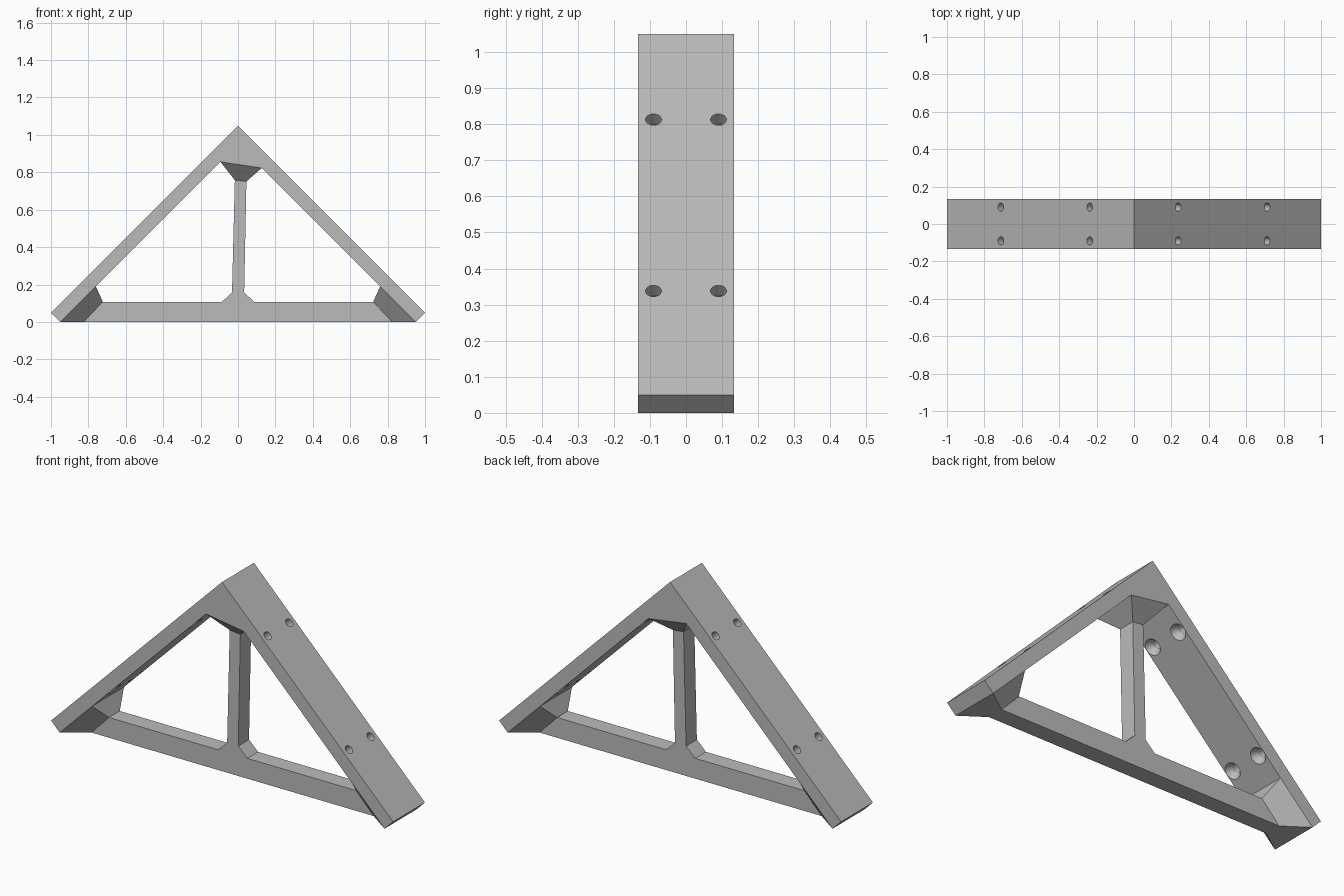
import bpy, bmesh, math
from mathutils import Vector, Matrix

cube = bpy.data.objects.get("Cube")
if cube:
    bpy.data.objects.remove(cube, do_unlink=True)

WIDE, THIN = 0.133, 0.045      # half depths of the plates and of the brace

grey = bpy.data.materials.new("plain grey")
grey.use_nodes = True
colour = (0.5, 0.5, 0.5, 1)
grey.diffuse_color = colour
grey.node_tree.nodes["Principled BSDF"].inputs["Base Color"].default_value = colour


def make_object(name, bm):
    bmesh.ops.recalc_face_normals(bm, faces=bm.faces)
    mesh = bpy.data.meshes.new(name)
    bm.to_mesh(mesh)
    bm.free()
    mesh.materials.append(grey)
    obj = bpy.data.objects.new(name, mesh)
    bpy.context.collection.objects.link(obj)
    return obj


def extrude_profile(name, points, half):
    bm = bmesh.new()
    face = bm.faces.new([bm.verts.new((x, -half, z)) for x, z in points])
    new = bmesh.ops.extrude_face_region(bm, geom=[face])["geom"]
    bmesh.ops.translate(bm, vec=(0, 2 * half, 0),
                        verts=[v for v in new if isinstance(v, bmesh.types.BMVert)])
    return make_object(name, bm)


def tapered_gusset(name, wide_edge, thin_edge):
    # Four-sided block narrowing from the plate depth to the brace depth
    bm = bmesh.new()
    rings = []
    for edge, half in ((wide_edge, WIDE), (thin_edge, THIN)):
        (x0, z0), (x1, z1) = edge
        rings.append([bm.verts.new(p) for p in ((x0, -half, z0), (x1, -half, z1),
                                                (x1, half, z1), (x0, half, z0))])
    a, b = rings
    bm.faces.new(a)
    bm.faces.new(b)
    for i in range(4):
        j = (i + 1) % 4
        bm.faces.new((a[i], a[j], b[j], b[i]))
    return make_object(name, bm)


# Two plates meeting at a right angle, with a solid filled corner
frame = extrude_profile("angled_plates", [
    (-0.95, 0), (-1, 0.05), (0, 1.05), (1, 0.05), (0.95, 0),
    (0.127, 0.823), (-0.094, 0.856)], WIDE)

# Screw holes, countersunk on the inner side
bm = bmesh.new()
for side in (-1, 1):
    axis = Vector((side, 0, 1)).normalized()
    turn = axis.to_track_quat("Z", "Y").to_matrix().to_4x4()
    for x, z in ((0.237, 0.813), (0.712, 0.338)):
        for y in (-0.09, 0.09):
            outer = Vector((side * x, y, z))
            for r_in, r_out, depth, length in ((0.022, 0.022, 0.035, 0.15),
                                               (0.048, 0.022, 0.06, 0.045)):
                bmesh.ops.create_cone(
                    bm, cap_ends=True, segments=24, radius1=r_in, radius2=r_out,
                    depth=length,
                    matrix=Matrix.Translation(outer - axis * depth) @ turn)
cutter = make_object("hole_cutter", bm)
cutter.hide_render = True
cutter.hide_viewport = True
cut = frame.modifiers.new("screw_holes", "BOOLEAN")
cut.operation = "DIFFERENCE"
cut.solver = "EXACT"
cut.use_self = True
cut.object = cutter
bpy.context.view_layer.objects.active = frame
frame.select_set(True)
bpy.ops.object.modifier_apply(modifier=cut.name)
bpy.ops.object.shade_smooth_by_angle(angle=math.radians(25))
bpy.data.objects.remove(cutter, do_unlink=True)

# Cross beam and leaning post in one thin outline
extrude_profile("beam_and_post", [
    (-0.825, 0), (0.825, 0), (0.722, 0.107), (0.086, 0.107), (0.033, 0.158),
    (0.045, 0.751), (-0.017, 0.758), (-0.032, 0.158), (-0.086, 0.107),
    (-0.724, 0.107)], THIN)

# Gussets where the thin brace meets the wide plates
for side, name in ((-1, "right_gusset"), (1, "left_gusset")):
    tapered_gusset(name, [(side * 0.95, 0), (side * 0.76, 0.19)],
                   [(side * 0.825, 0), (side * 0.723, 0.107)])
tapered_gusset("top_gusset", [(-0.094, 0.856), (0.127, 0.823)],
               [(-0.017, 0.758), (0.045, 0.751)])
